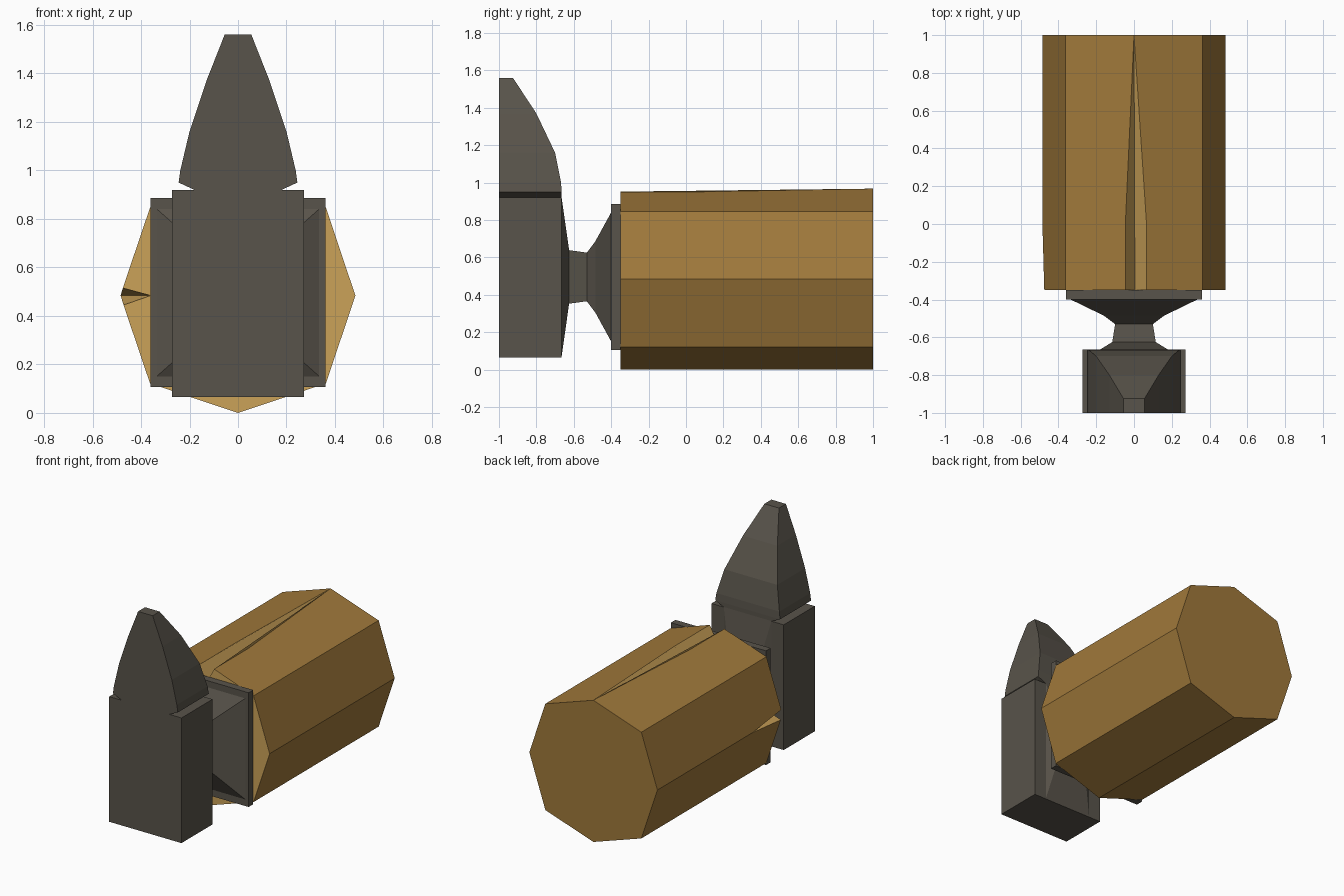
import bpy, bmesh, math
from mathutils import Vector

cube = bpy.data.objects.get("Cube")
if cube:
    bpy.data.objects.remove(cube, do_unlink=True)


def material(name, rgb):
    m = bpy.data.materials.new(name)
    m.use_nodes = True
    m.diffuse_color = (*rgb, 1)
    m.node_tree.nodes["Principled BSDF"].inputs["Base Color"].default_value = (*rgb, 1)
    return m


iron = material("dark iron", (0.098, 0.087, 0.069))
bark = material("brown bark", (0.35, 0.19, 0.043))
wood = material("cut wood", (0.60, 0.36, 0.098))


def finish(name, bm, mats):
    bmesh.ops.recalc_face_normals(bm, faces=bm.faces)
    mesh = bpy.data.meshes.new(name)
    bm.to_mesh(mesh)
    bm.free()
    for m in mats:
        mesh.materials.append(m)
    obj = bpy.data.objects.new(name, mesh)
    bpy.context.collection.objects.link(obj)
    return obj


def loft(name, rings):
    """Closed skin over a row of rings with equal point counts."""
    bm = bmesh.new()
    loops = [[bm.verts.new(p) for p in ring] for ring in rings]
    for a, b in zip(loops, loops[1:]):
        for i in range(len(a)):
            j = (i + 1) % len(a)
            bm.faces.new((a[i], a[j], b[j], b[i]))
    bm.faces.new(loops[0])
    bm.faces.new(loops[-1])
    return finish(name, bm, [iron])


def flat_ring(z, half, back):
    return [(-half, -1, z), (half, -1, z), (half, back, z), (-half, back, z)]


def upright_ring(y, half_x, half_z):
    mid = 0.496
    return [(sx * half_x, y, mid + sz * half_z)
            for sx, sz in ((-1, -1), (1, -1), (1, 1), (-1, 1))]


# Iron head: block, wedge blade, waisted neck and socket plate
loft("head_block", [flat_ring(0.065, 0.273, -0.665), flat_ring(0.92, 0.273, -0.665)])
loft("wedge_blade", [flat_ring(*r) for r in (
    (0.92, 0.18, -0.665), (0.95, 0.245, -0.665), (1.0, 0.238, -0.668),
    (1.16, 0.2, -0.7), (1.37, 0.13, -0.8), (1.56, 0.055, -0.925))])
loft("neck", [upright_ring(*r) for r in (
    (-0.665, 0.18, 0.425), (-0.625, 0.115, 0.143), (-0.53, 0.1, 0.13),
    (-0.485, 0.16, 0.19), (-0.4, 0.335, 0.345))])
loft("socket_plate", [upright_ring(-0.4, 0.36, 0.39), upright_ring(-0.35, 0.36, 0.39)])

# Octagonal log with a long split on top and a short one on its side
FRONT, BACK, MID, RADIUS = -0.35, 1.0, 0.484, 0.484
bm = bmesh.new()
vert = lambda x, y, z: bm.verts.new((x, y, z))
sides, front_loop, walls = [], [], []
for i in range(8):
    a = i * math.tau / 8
    r = RADIUS * (1.06 if i % 2 else 1)
    x, z = r * math.sin(a), MID - r * math.cos(a)
    back = vert(x, BACK, z)
    if i == 4:
        right = [vert(0.065, FRONT, 0.95), vert(0.065, 0.02, 0.95), back]
        left = [vert(-0.045, FRONT, 0.952), vert(-0.045, 0.02, 0.952), back]
        root = vert(0.005, FRONT, 0.84)
        walls += [right + [root], left + [root]]
        one, two = right, left
        front_loop += [one[0], root, two[0]]
    elif i == 6:
        tip = vert(x, -0.03, z)
        one = [vert(-0.475, FRONT, 0.515), tip, back]
        two = [vert(-0.472, FRONT, 0.445), tip, back]
        root = vert(-0.36, FRONT, MID)
        walls += [one[:2] + [root], two[:2] + [root]]
        front_loop += [one[0], root, two[0]]
    else:
        one = two = [vert(x, FRONT, z), back]
        front_loop.append(one[0])
    sides.append((one, two))

for i in range(8):
    bm.faces.new(sides[i][1] + sides[(i + 1) % 8][0][::-1])
bm.faces.new([s[0][-1] for s in sides])
for points in walls + [front_loop]:
    bm.faces.new(points).material_index = 1
finish("log", bm, [bark, wood])
